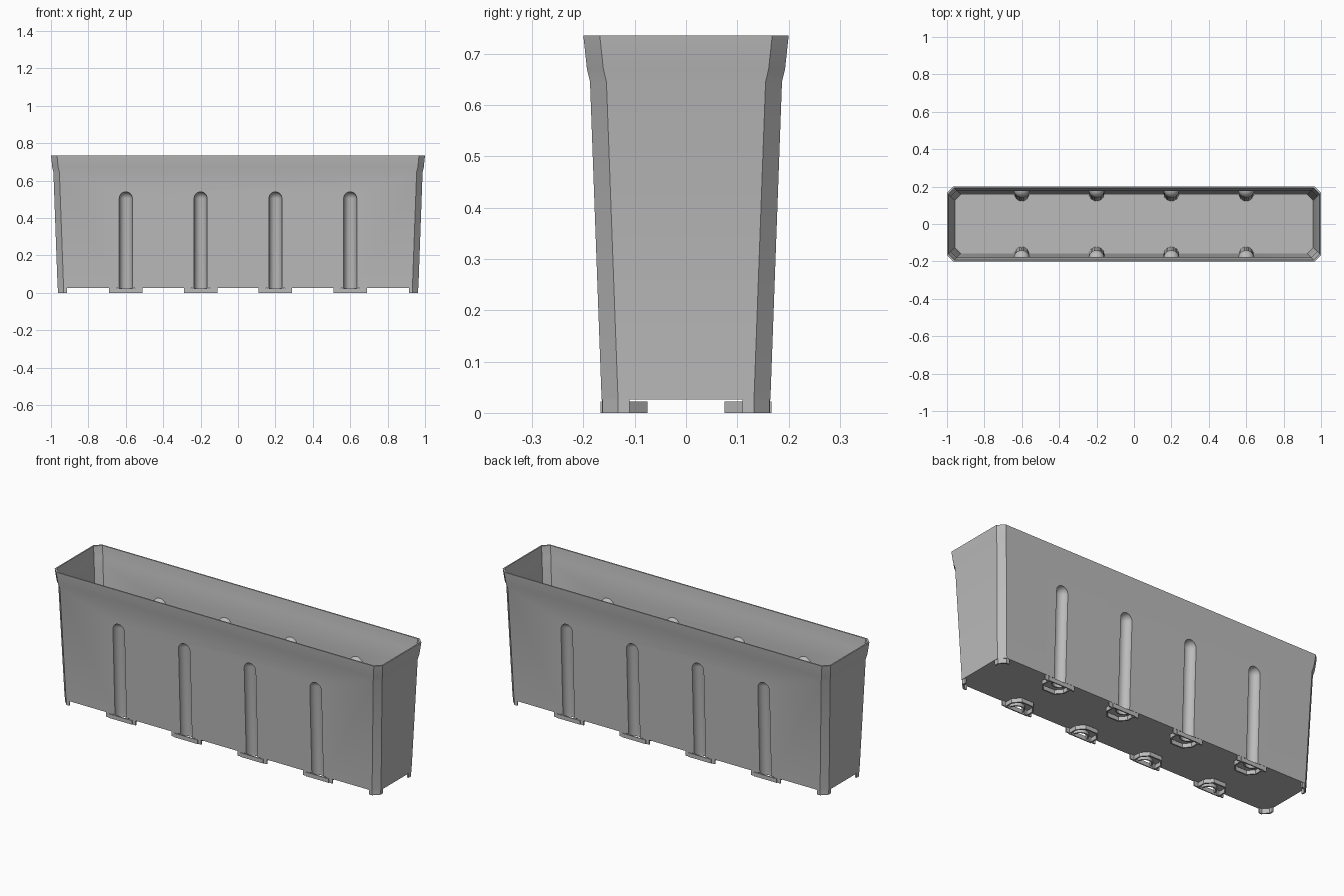
import bpy, bmesh
from math import sin, cos, pi, radians

cube = bpy.data.objects.get("Cube")
if cube:
    bpy.data.objects.remove(cube, do_unlink=True)

GREY = (0.5, 0.5, 0.5, 1)
grey = bpy.data.materials.new("light grey plastic")
grey.use_nodes = True
grey.diffuse_color = GREY
grey.node_tree.nodes["Principled BSDF"].inputs["Base Color"].default_value = GREY

WALL, FLOOR, CHAMFER, SLOPE, BASE_Y = 0.007, 0.026, 0.032, 0.0364, 0.1635
GROOVES = [(x, s) for x in (-0.6, -0.2, 0.2, 0.6) for s in (-1, 1)]


def finish(name, bm):
    bmesh.ops.recalc_face_normals(bm, faces=bm.faces)
    mesh = bpy.data.meshes.new(name)
    bm.to_mesh(mesh)
    bm.free()
    obj = bpy.data.objects.new(name, mesh)
    bpy.context.collection.objects.link(obj)
    mesh.materials.append(grey)
    return obj


def activate(obj):
    bpy.ops.object.select_all(action='DESELECT')
    obj.select_set(True)
    bpy.context.view_layer.objects.active = obj


def loft(name, rings):
    """Closed solid through a stack of rings."""
    bm = bmesh.new()
    loops = [[bm.verts.new(p) for p in ring] for ring in rings]
    n = len(loops[0])
    for a, b in zip(loops, loops[1:]):
        for i in range(n):
            bm.faces.new((a[i], a[(i + 1) % n], b[(i + 1) % n], b[i]))
    bm.faces.new(loops[0])
    bm.faces.new(loops[-1])
    return finish(name, bm)


def octagon(hx, hy, z):
    c = CHAMFER
    quarter = [(hx, hy - c), (hx - c, hy)]
    half = quarter + [(-x, y) for x, y in reversed(quarter)]
    return [(x, y, z) for x, y in half + [(-x, -y) for x, y in half]]


def tub(name, inset, bottom, top):
    levels = [(bottom, BASE_Y + SLOPE * bottom), (0.645, 0.187), (0.67, 0.193), (top, 0.2)]
    return loft(name, [octagon(y + 0.8 - inset, y - inset, z) for z, y in levels])


def capsule(name, x, side, r, bottom):
    """Round-topped rod leaning with the wall."""
    top = 0.505
    levels = [(bottom, r)] + [(top + r * sin(a), r * cos(a))
                              for a in (i * pi / 14 for i in range(7))]
    levels.append((top + r * 0.999, r * 0.04))
    return loft(name, [[(x + q * cos(t), side * (BASE_Y + SLOPE * z) + q * sin(t), z)
                        for t in (i * pi / 12 for i in range(24))] for z, q in levels])


def cut(obj, cutter):
    cutter.hide_render = True
    mod = obj.modifiers.new("cut", 'BOOLEAN')
    mod.operation, mod.solver, mod.object = 'DIFFERENCE', 'EXACT', cutter
    activate(obj)
    bpy.ops.object.modifier_apply(modifier=mod.name)
    bpy.data.objects.remove(cutter, do_unlink=True)


def ribbon(name, path, z0, z1, thickness):
    """Thin upright wall along a plan path."""
    bm = bmesh.new()
    low = [bm.verts.new((x, y, z0)) for x, y in path]
    high = [bm.verts.new((x, y, z1)) for x, y in path]
    for i in range(len(path) - 1):
        bm.faces.new((low[i], low[i + 1], high[i + 1], high[i]))
    obj = finish(name, bm)
    mod = obj.modifiers.new("thickness", 'SOLIDIFY')
    mod.thickness, mod.offset, mod.use_even_offset = thickness, 0, True
    activate(obj)
    bpy.ops.object.modifier_apply(modifier=mod.name)
    return obj


# Hollow planter body with round-topped grooves pressed into the long walls
body = tub("planter_body", 0, FLOOR, 0.735)
cavity = tub("cavity_cutter", WALL, FLOOR + WALL, 0.737)
for x, side in GROOVES:
    cut(cavity, capsule("groove_skin", x, side, 0.042, 0))
cut(body, cavity)
for x, side in GROOVES:
    cut(body, capsule("groove_cutter", x, side, 0.035, -0.02))
activate(body)
bpy.ops.object.shade_smooth_by_angle(angle=radians(20))

# Thin corner feet
for sx in (-1, 1):
    for sy in (-1, 1):
        path = [(0.914, 0.159), (0.93, 0.159), (0.958, 0.131), (0.958, 0.11)]
        ribbon("corner_foot", [(sx * x, sy * y) for x, y in path], 0, FLOOR + 0.002, 0.008)

# Clip feet under every groove
half = [(0.066, 0.164), (0.066, 0.115), (0.035, 0.079)]
collar = half + [(-x, y) for x, y in reversed(half)]
arc = [(0.039 * cos(t), BASE_Y - 0.039 * sin(t)) for t in (i * pi / 10 for i in range(11))]
for x, side in GROOVES:
    def place(path):
        return [(x + px, side * py) for px, py in path]
    ribbon("clip_collar", place(collar), 0, 0.022, 0.008)
    ribbon("groove_rim", place(arc), 0.008, FLOOR + 0.002, 0.007)
    ribbon("clip_front", place([(-0.07, 0.164), (0.07, 0.164)]), 0, 0.022, 0.006)
    for s in (-1, 1):
        ribbon("wall_tab", place([(s * 0.05, 0.16), (s * 0.09, 0.16)]), 0, FLOOR + 0.002, 0.007)
